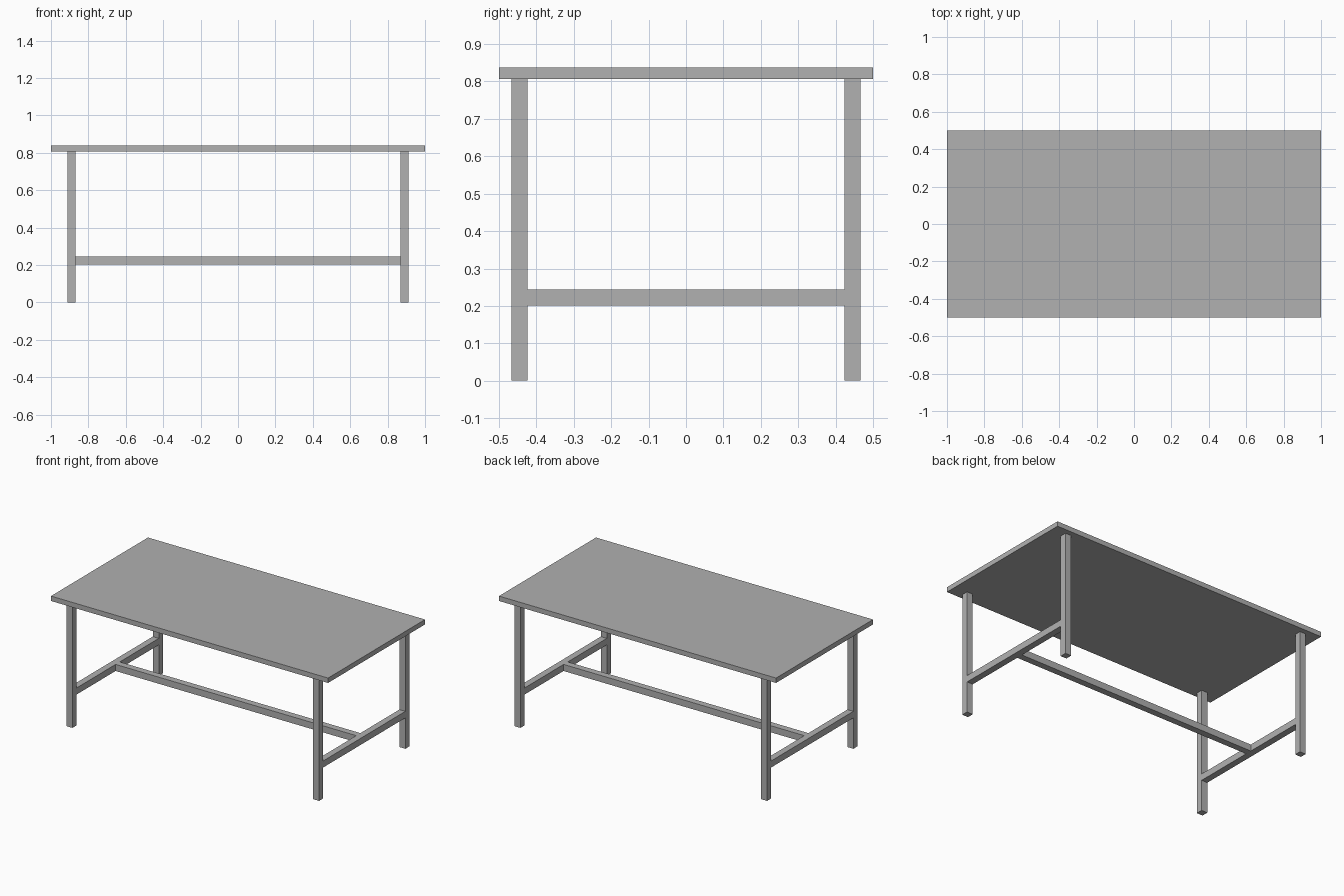
import bpy

cube = bpy.data.objects.get("Cube")
if cube:
    bpy.data.objects.remove(cube, do_unlink=True)

grey = bpy.data.materials.new("plain grey")
grey.use_nodes = True
grey.diffuse_color = (0.44, 0.44, 0.44, 1)
grey.node_tree.nodes["Principled BSDF"].inputs["Base Color"].default_value = grey.diffuse_color


def box(name, center, size):
    """Flat-sided box given by its centre and full size."""
    bpy.ops.mesh.primitive_cube_add(size=1, location=center)
    obj = bpy.context.object
    obj.name = name
    obj.scale = size
    bpy.ops.object.transform_apply(location=False, rotation=False, scale=True)
    obj.data.materials.append(grey)
    return obj


BAR = 0.043                   # square bar section
LEG_X, LEG_Y = 0.89, 0.445    # leg centres
LEG_H, TOP_H = 0.806, 0.838   # underside and surface of the top
RAIL_Z = 0.223                # stretcher centre height

# Table top
box("table_top", (0, 0, (LEG_H + TOP_H) / 2), (2, 1, TOP_H - LEG_H))

# Legs and the side stretchers between them
for side, sx in (("right", -1), ("left", 1)):
    for end, sy in (("front", -1), ("back", 1)):
        box(f"{end}_{side}_leg", (sx * LEG_X, sy * LEG_Y, LEG_H / 2), (BAR, BAR, LEG_H))
    box(f"{side}_stretcher", (sx * LEG_X, 0, RAIL_Z), (BAR, 2 * LEG_Y - BAR, BAR))

# Long stretcher joining the two sides
box("long_stretcher", (0, 0, RAIL_Z), (2 * LEG_X - BAR, BAR, BAR))
